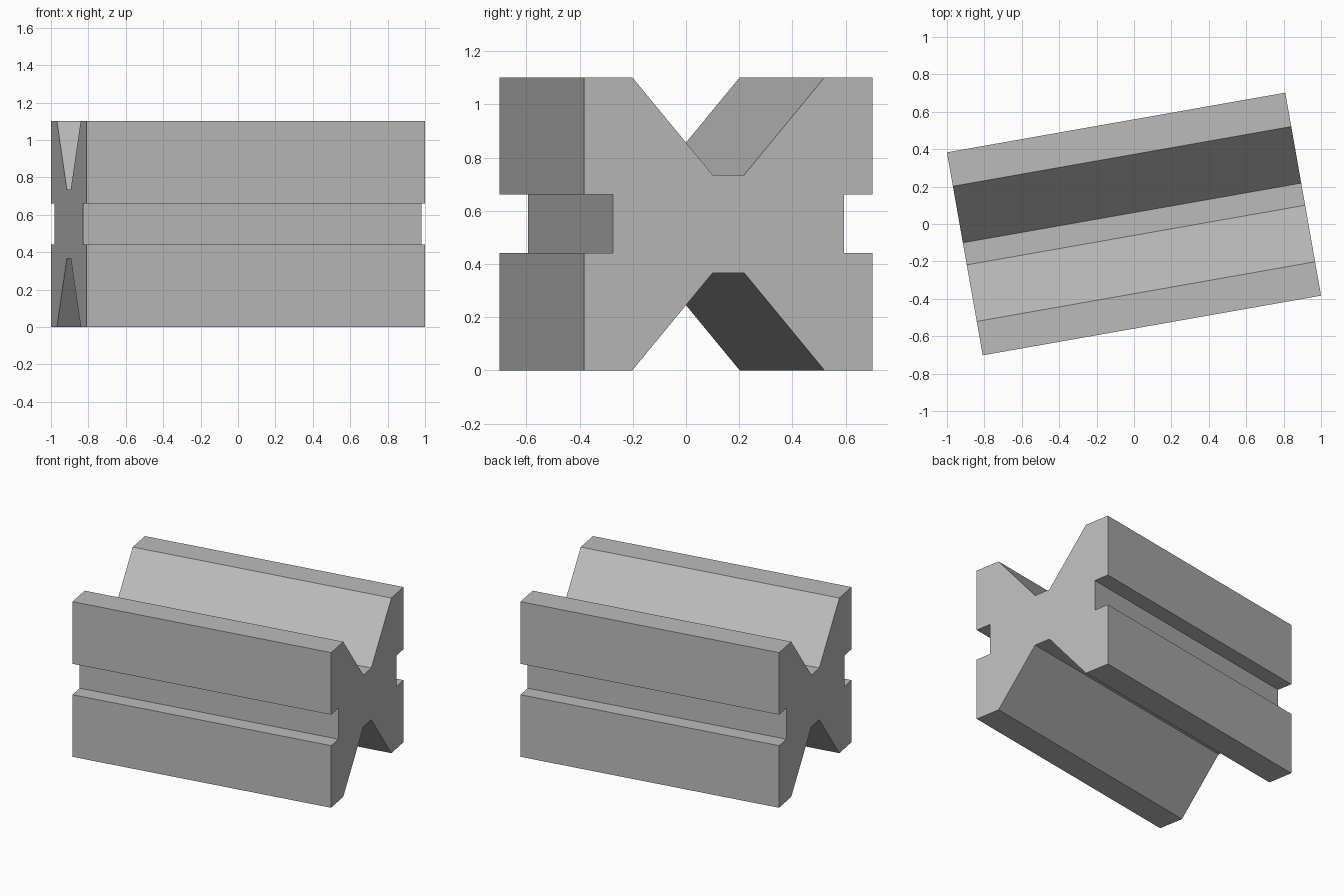
import bpy, bmesh, math

cube = bpy.data.objects.get("Cube")
if cube:
    bpy.data.objects.remove(cube, do_unlink=True)

LENGTH, HALF = 1.837, 0.551

# Steel colour
steel = bpy.data.materials.new("steel grey")
steel.use_nodes = True
colour = (0.5, 0.5, 0.5, 1)
steel.diffuse_color = colour
steel.node_tree.nodes["Principled BSDF"].inputs["Base Color"].default_value = colour

# One quarter of the cross-section: side groove, outer corner, V slope, V floor
quarter = [(HALF - 0.11, 0.11), (HALF, 0.11), (HALF, HALF), (0.367, HALF), (0.06, 0.184)]
half = quarter + [(-y, z) for y, z in reversed(quarter)]
section = half + [(-y, -z) for y, z in half]

# Extrude the section along the block's length
bm = bmesh.new()
end = bm.faces.new([bm.verts.new((-LENGTH / 2, y, z)) for y, z in section])
result = bmesh.ops.extrude_face_region(bm, geom=[end], use_keep_orig=True)
moved = [v for v in result["geom"] if isinstance(v, bmesh.types.BMVert)]
bmesh.ops.translate(bm, verts=moved, vec=(LENGTH, 0, 0))
bmesh.ops.recalc_face_normals(bm, faces=bm.faces)
mesh = bpy.data.meshes.new("v_block")
bm.to_mesh(mesh)
bm.free()
mesh.materials.append(steel)

# Stand the block on the ground, turned slightly
block = bpy.data.objects.new("v_block", mesh)
block.location.z = HALF
block.rotation_euler.z = math.radians(10)
bpy.context.collection.objects.link(block)
